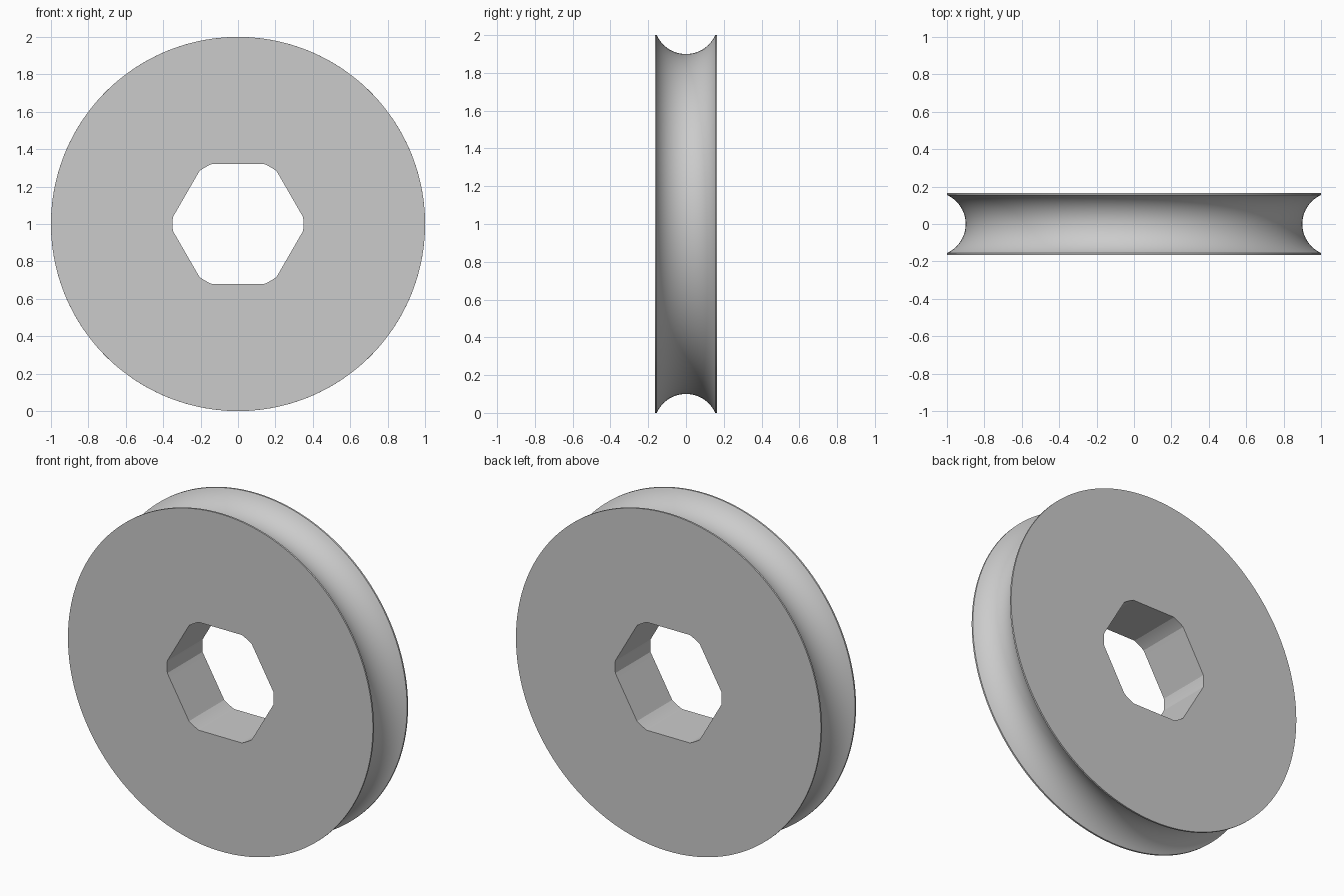
import bpy, bmesh
from math import sin, cos, asin, radians, pi

old = bpy.data.objects.get("Cube")
if old:
    bpy.data.objects.remove(old, do_unlink=True)

SEGMENTS = 180
HALF_WIDTH, LIP = 0.165, 0.155
GROOVE_RADIUS, GROOVE_CENTRE = 0.17, 1.07
HEX_APOTHEM, BORE_RADIUS = 0.32, 0.35
GROOVE_STEPS = 24

grey = bpy.data.materials.new("plain grey")
grey.use_nodes = True
colour = (0.6, 0.6, 0.6, 1)
grey.diffuse_color = colour
grey.node_tree.nodes["Principled BSDF"].inputs["Base Color"].default_value = colour


def bore(angle):
    """Hexagon with flats at top and bottom, its corners cut by a circle."""
    off_flat = (angle % (pi / 3)) - pi / 6
    return min(BORE_RADIUS, HEX_APOTHEM / cos(off_flat))


# Rim profile (radius, y): flat lips with a round groove between them
sweep = asin(LIP / GROOVE_RADIUS)
rim = [(1, -HALF_WIDTH)]
for i in range(GROOVE_STEPS + 1):
    a = sweep * (2 * i / GROOVE_STEPS - 1)
    rim.append((GROOVE_CENTRE - GROOVE_RADIUS * cos(a), GROOVE_RADIUS * sin(a)))
rim.append((1, HALF_WIDTH))

# Sweep the profile around the axle, closing it through the hexagonal bore
bm = bmesh.new()
sections = []
for s in range(SEGMENTS):
    t = 2 * pi * s / SEGMENTS
    r = bore(t)
    profile = [(r, -HALF_WIDTH)] + rim + [(r, HALF_WIDTH)]
    sections.append([bm.verts.new((p * cos(t), y, 1 + p * sin(t))) for p, y in profile])

for s, here in enumerate(sections):
    there = sections[(s + 1) % SEGMENTS]
    for k in range(len(here)):
        n = (k + 1) % len(here)
        bm.faces.new((here[k], here[n], there[n], there[k]))
bmesh.ops.recalc_face_normals(bm, faces=bm.faces)

mesh = bpy.data.meshes.new("grooved_wheel")
bm.to_mesh(mesh)
bm.free()
mesh.materials.append(grey)
wheel = bpy.data.objects.new("grooved_wheel", mesh)
bpy.context.collection.objects.link(wheel)

# Smooth groove and rim, crisp lips and bore corners
bpy.ops.object.select_all(action="DESELECT")
wheel.select_set(True)
bpy.context.view_layer.objects.active = wheel
bpy.ops.object.shade_smooth_by_angle(angle=radians(20))
